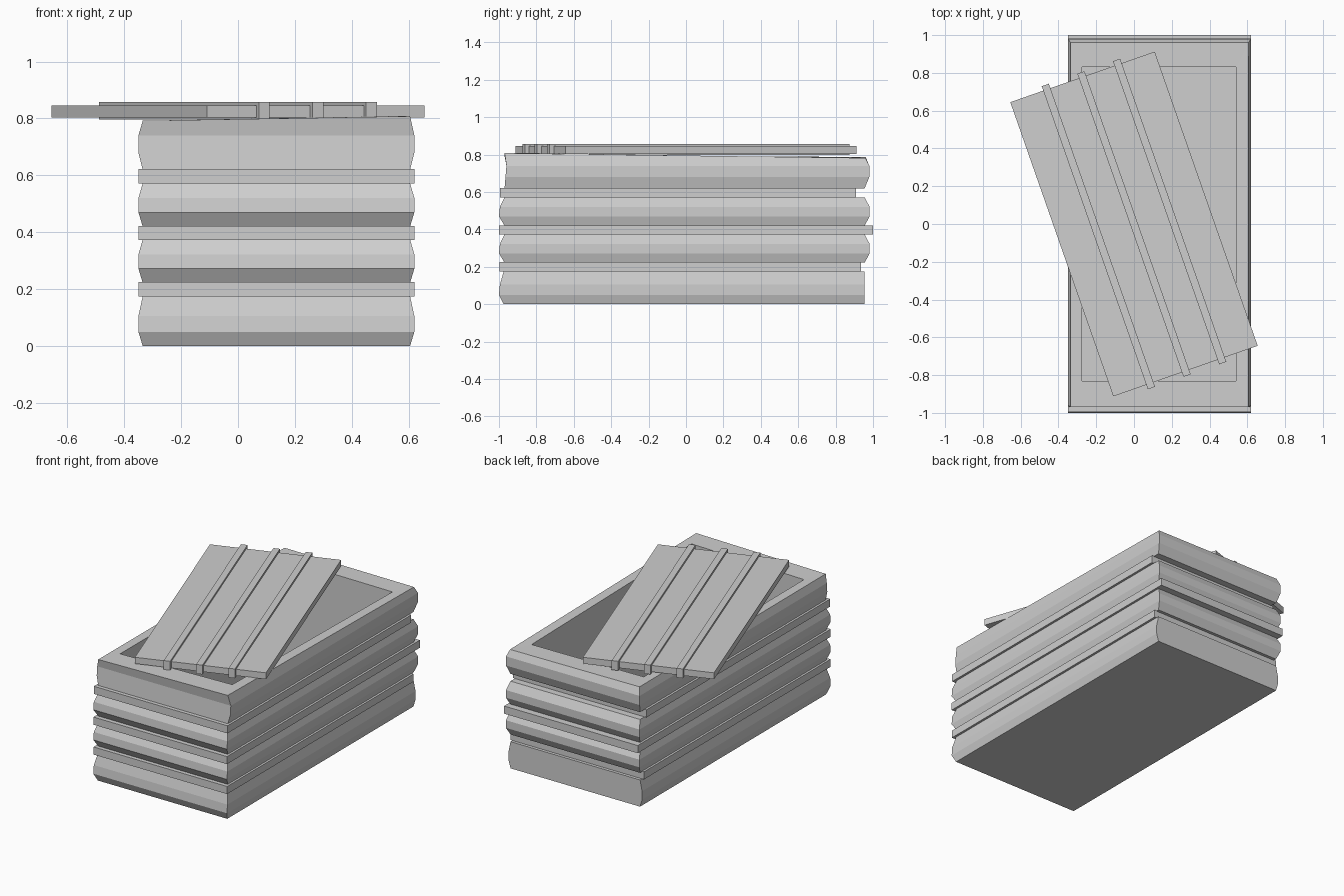
import bpy, bmesh, math

cube = bpy.data.objects.get("Cube")
if cube:
    bpy.data.objects.remove(cube)

grey = bpy.data.materials.new("plain grey")
grey.use_nodes = True
colour = (0.62, 0.62, 0.62, 1)
grey.diffuse_color = colour
grey.node_tree.nodes["Principled BSDF"].inputs["Base Color"].default_value = colour

LEFT, RIGHT = -0.35, 0.62          # outermost sides of the box
OPENING = (-0.275, 0.54, -0.83, 0.83)


def finish(name, bm):
    bmesh.ops.recalc_face_normals(bm, faces=bm.faces)
    mesh = bpy.data.meshes.new(name)
    bm.to_mesh(mesh)
    bm.free()
    mesh.materials.append(grey)
    ob = bpy.data.objects.new(name, mesh)
    bpy.context.collection.objects.link(ob)
    return ob


def block(name, x0, x1, y0, y1, z0, z1):
    bm = bmesh.new()
    bmesh.ops.create_cube(bm, size=1)
    for v in bm.verts:
        v.co.x = x1 if v.co.x > 0 else x0
        v.co.y = y1 if v.co.y > 0 else y0
        v.co.z = z1 if v.co.z > 0 else z0
    return finish(name, bm)


def frame(name, levels, top_tilt=(0, 0, 0, 0)):
    """Hollow rectangular ring; each level is (z, side inset, front y, back y)."""
    bm = bmesh.new()
    rings = [(z, LEFT + s, RIGHT - s, f, b) for z, s, f, b in levels]
    top = len(rings) - 1
    rings += [(levels[-1][0], *OPENING), (levels[0][0], *OPENING)]
    loops = []
    for i, (z, x0, x1, y0, y1) in enumerate(rings):
        tilt = top_tilt if i in (top, top + 1) else (0, 0, 0, 0)
        corners = [(x0, y0), (x1, y0), (x1, y1), (x0, y1)]
        loops.append([bm.verts.new((x, y, z + t)) for (x, y), t in zip(corners, tilt)])
    for i, a in enumerate(loops):
        b = loops[(i + 1) % len(loops)]
        for k in range(4):
            n = (k + 1) % 4
            bm.faces.new((a[k], a[n], b[n], b[k]))
    return finish(name, bm)


# Bulging wall courses, from the ground up
frame("bottom_course", [(0, 0.015, -0.975, 0.955), (0.05, 0, -1, 0.955),
                        (0.105, 0, -0.995, 0.955), (0.175, 0.015, -0.975, 0.955)])
for name, z in (("lower_middle_course", 0.222), ("upper_middle_course", 0.42)):
    frame(name, [(z, 0.015, -0.97, 0.955), (z + 0.05, 0, -1, 0.982),
                 (z + 0.1, 0, -0.995, 0.982), (z + 0.152, 0.015, -0.97, 0.955)])
frame("top_course", [(0.62, 0.015, -0.97, 0.955), (0.68, 0, -0.965, 0.98),
                     (0.74, 0, -0.96, 0.98), (0.8, 0.015, -0.97, 0.96)],
      top_tilt=(-0.008, 0.008, -0.018, -0.012))

# Flat bands between the courses
for name, z, front, back in (("lower_band", 0.175, -0.998, 0.935),
                             ("middle_band", 0.372, -1, 1),
                             ("upper_band", 0.572, -0.995, 0.91)):
    frame(name, [(z, 0, front, back), (z + 0.05, 0, front, back)])

# Floor closing the box
block("floor", LEFT + 0.015, RIGHT - 0.015, -0.975, 0.955, 0, 0.03)

# Lid lying askew, with three slats
turn = math.radians(19.3)
lid = [block("lid", -0.405, 0.405, -0.825, 0.825, 0.803, 0.845)]
for side, x in (("left", 0.2), ("middle", 0), ("right", -0.2)):
    lid.append(block(side + "_lid_slat", x - 0.02, x + 0.02, -0.85, 0.85, 0.797, 0.858))
for part in lid:
    part.rotation_euler.z = turn
